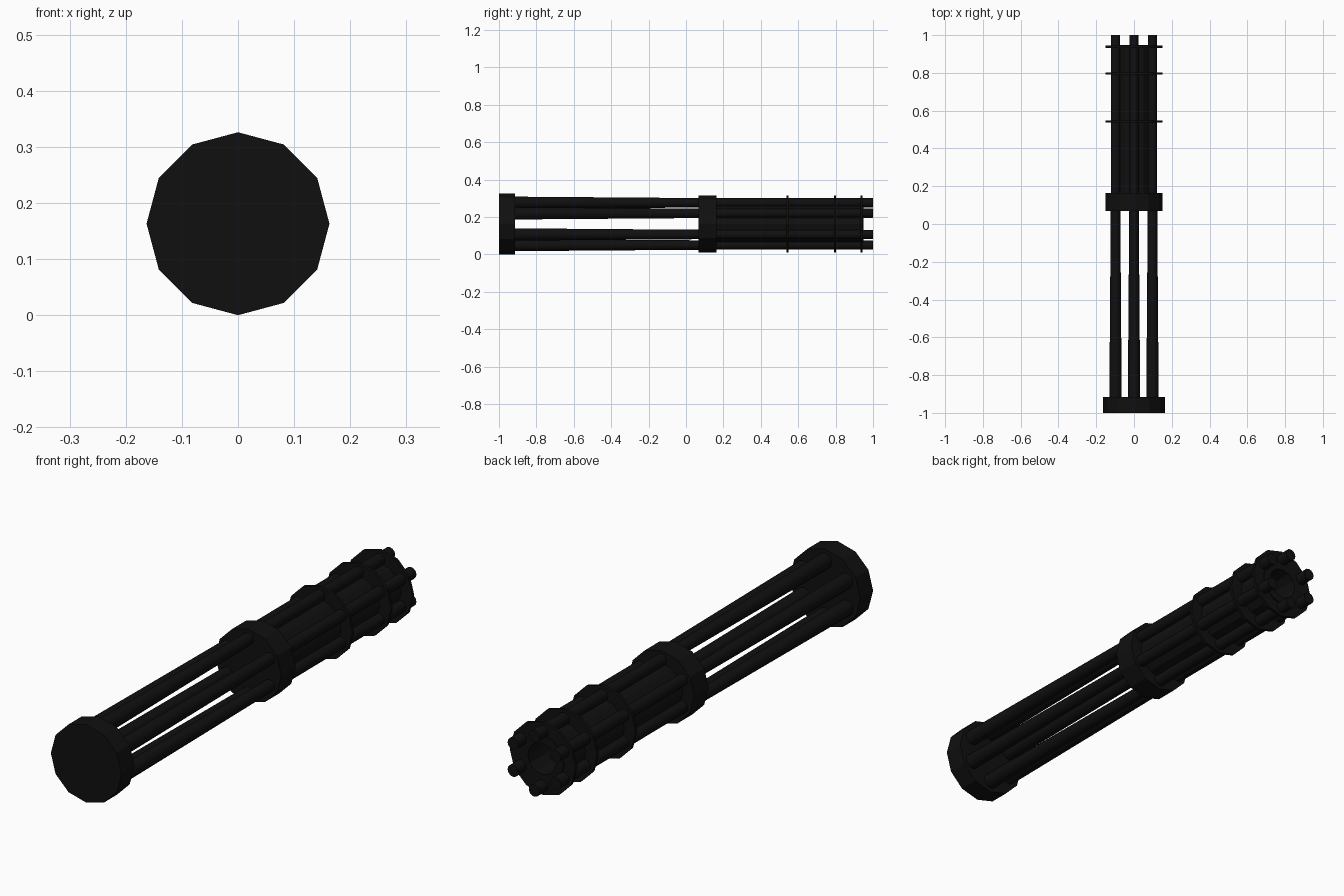
import bpy
import math

cube = bpy.data.objects.get("Cube")
if cube:
    bpy.data.objects.remove(cube, do_unlink=True)

CENTRE_Z = 0.163
BARREL_RING = 0.113

black = bpy.data.materials.new("gunmetal black")
black.use_nodes = True
colour = (0.005, 0.005, 0.005, 1)
black.diffuse_color = colour
black.node_tree.nodes["Principled BSDF"].inputs["Base Color"].default_value = colour


def lathe(name, profile, sides, x=0.0, z=CENTRE_Z, closed=False, smooth=False):
    """Spin (radius, y) points around the y axis; caps the ends unless closed."""
    verts, faces = [], []
    for r, y in profile:
        for i in range(sides):
            a = 2 * math.pi * i / sides
            verts.append((r * math.sin(a), y, r * math.cos(a)))
    n = len(profile)
    for k in range(n if closed else n - 1):
        a0, b0 = k * sides, (k + 1) % n * sides
        for i in range(sides):
            j = (i + 1) % sides
            faces.append((a0 + i, b0 + i, b0 + j, a0 + j))
    if not closed:
        faces.append(tuple(range(sides)))
        faces.append(tuple(reversed(range((n - 1) * sides, n * sides))))
    mesh = bpy.data.meshes.new(name)
    mesh.from_pydata(verts, [], faces)
    mesh.materials.append(black)
    obj = bpy.data.objects.new(name, mesh)
    obj.location = (x, 0, z)
    bpy.context.collection.objects.link(obj)
    # Outward normals
    bpy.ops.object.select_all(action='DESELECT')
    obj.select_set(True)
    bpy.context.view_layer.objects.active = obj
    bpy.ops.object.mode_set(mode='EDIT')
    bpy.ops.mesh.select_all(action='SELECT')
    bpy.ops.mesh.normals_make_consistent(inside=False)
    bpy.ops.object.mode_set(mode='OBJECT')
    if smooth:
        bpy.ops.object.shade_smooth_by_angle(angle=math.radians(40))
    return obj


# Solid front disc and middle collar
lathe("front_disc", [(0.163, -1.0), (0.163, -0.915)], 12)
lathe("middle_collar", [(0.152, 0.068), (0.152, 0.163)], 12)

# Thin clamp plates around the rear half
for i, y in enumerate((0.543, 0.797, 0.938)):
    lathe(f"clamp_plate_{i + 1}",
          [(0.07, y - 0.006), (0.152, y - 0.006), (0.152, y + 0.006), (0.07, y + 0.006)],
          12, closed=True)

# Hollow core between the rear barrels
lathe("core_tube", [(0.065, 0.12), (0.1, 0.12), (0.1, 0.948), (0.065, 0.948)],
      12, closed=True)

# Six tapered barrels
for i in range(6):
    a = math.radians(30 + 60 * i)
    lathe(f"barrel_{i + 1}", [(0.033, -0.95), (0.025, 0.1), (0.025, 1.0)], 12,
          x=BARREL_RING * math.cos(a), z=CENTRE_Z + BARREL_RING * math.sin(a), smooth=True)
